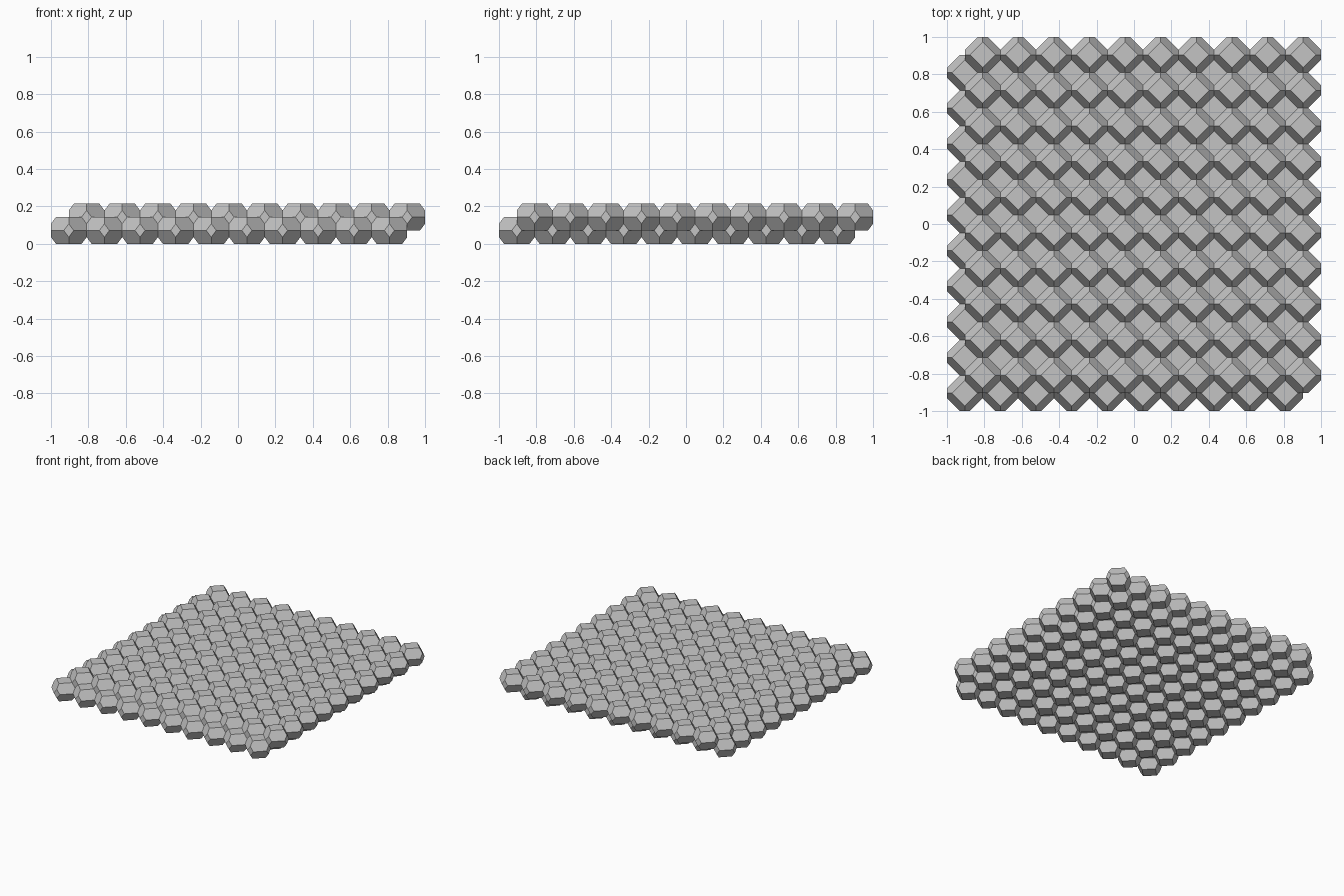
import bpy
import bmesh

cube = bpy.data.objects.get("Cube")
if cube:
    bpy.data.objects.remove(cube, do_unlink=True)

COUNT = 10
PITCH = 2 / (COUNT + 0.5)      # cell spacing, so both staggered layers span 2 units
HEIGHT = 0.75 * PITCH          # height of one cell

grey = bpy.data.materials.new("stone_grey")
grey.use_nodes = True
grey.diffuse_color = (0.55, 0.55, 0.55, 1)
grey.node_tree.nodes["Principled BSDF"].inputs["Base Color"].default_value = (0.55, 0.55, 0.55, 1)


def cell_mesh():
    """Flattened truncated octahedron: two squares, four side diamonds, eight hexagons."""
    r, h = PITCH / 2, HEIGHT / 2
    slope = HEIGHT / PITCH
    reach = r + h * h / PITCH          # |x| + |y| + slope * |z| on the slanted faces
    top = reach - slope * h            # half diagonal of the top square
    side = reach - r                   # half width of a side diamond
    tall = side / slope                # half height of a side diamond
    points = set()
    for a in (-1, 1):
        for b in (-1, 1):
            for x, y, z in ((top * a, 0, h * b), (r * a, side * b, 0), (r * a, 0, tall * b)):
                points.add((x, y, z))
                points.add((y, x, z))
    bm = bmesh.new()
    for p in points:
        bm.verts.new(p)
    bmesh.ops.convex_hull(bm, input=bm.verts[:])
    bmesh.ops.dissolve_limit(bm, angle_limit=0.02, verts=bm.verts[:], edges=bm.edges[:])
    bmesh.ops.recalc_face_normals(bm, faces=bm.faces[:])
    mesh = bpy.data.meshes.new("cell")
    bm.to_mesh(mesh)
    bm.free()
    mesh.materials.append(grey)
    return mesh


def add_layer(name, corner, z):
    """Square grid of cells starting from one corner."""
    layer = bpy.data.objects.new(name, cell_mesh())
    bpy.context.collection.objects.link(layer)
    layer.location = (corner, corner, z)
    for label, step in (("columns", (PITCH, 0, 0)), ("rows", (0, PITCH, 0))):
        array = layer.modifiers.new(label, "ARRAY")
        array.count = COUNT
        array.use_relative_offset = False
        array.use_constant_offset = True
        array.constant_offset_displace = step


# Two layers, the upper one nested half a cell along every axis
add_layer("lower_cell_layer", -1 + PITCH / 2, HEIGHT / 2)
add_layer("upper_cell_layer", -1 + PITCH, HEIGHT)
